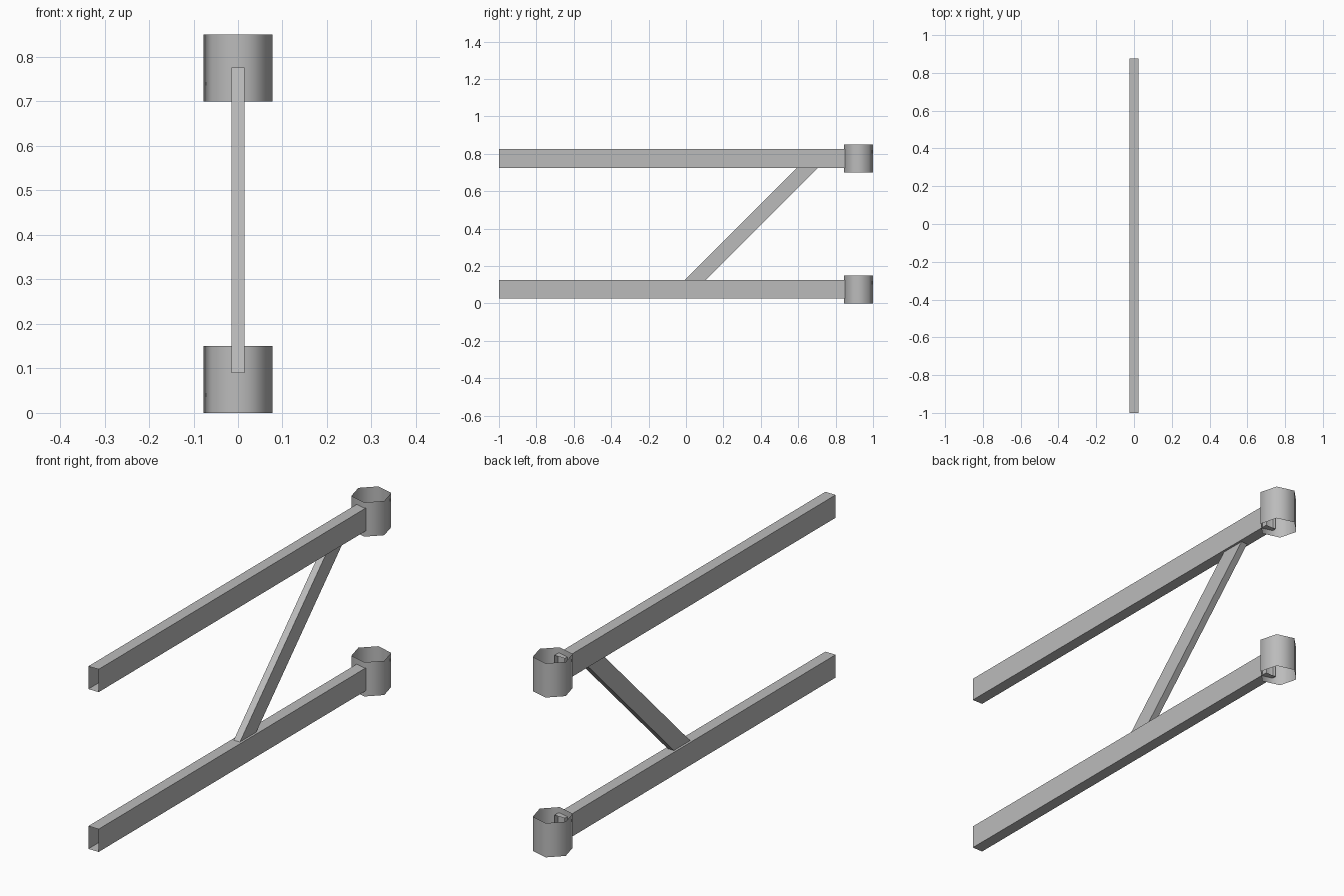
import bpy
import math

cube = bpy.data.objects.get("Cube")
if cube:
    bpy.data.objects.remove(cube, do_unlink=True)

# Single plain grey for the whole bracket
grey = bpy.data.materials.new("steel_grey")
grey.use_nodes = True
colour = (0.5, 0.5, 0.5, 1)
grey.diffuse_color = colour
grey.node_tree.nodes["Principled BSDF"].inputs["Base Color"].default_value = colour


def open_tube(name, start, end, smooth=False):
    """Thin-walled tube, open at both ends, between two matching loops."""
    n = len(start)
    faces = [(i, (i + 1) % n, n + (i + 1) % n, n + i) for i in range(n)]
    mesh = bpy.data.meshes.new(name)
    mesh.from_pydata(start + end, [], faces)
    mesh.materials.append(grey)
    for p in mesh.polygons:
        p.use_smooth = smooth
    obj = bpy.data.objects.new(name, mesh)
    bpy.context.collection.objects.link(obj)
    return obj


def bar_loop(y, z):
    # Rectangle facing along y, ordered for outward normals
    w, h = 0.025, 0.05
    return [(-w, y, z - h), (-w, y, z + h), (w, y, z + h), (w, y, z - h)]


def brace_loop(z):
    # Horizontal cut through the 45 degree brace
    y, w, d = z - 0.0765, 0.015, 0.0565
    return [(-w, y - d, z), (w, y - d, z), (w, y + d, z), (-w, y + d, z)]


def ring_loop(z):
    # Six-sided collar with a corner on the diagonal
    r = 0.0802
    angles = [math.radians(45 + 60 * i) for i in range(6)]
    return [(r * math.cos(a), 0.9225 + r * math.sin(a), z) for a in angles]


# Lower and upper arms with their hinge collars
for level, z in (("lower", 0.075), ("upper", 0.775)):
    open_tube(level + "_arm", bar_loop(-1, z), bar_loop(0.875, z))
    open_tube(level + "_collar", ring_loop(z - 0.075), ring_loop(z + 0.075), smooth=True)

# Diagonal brace whose ends run into both arms
open_tube("diagonal_brace", brace_loop(0.09), brace_loop(0.776))
